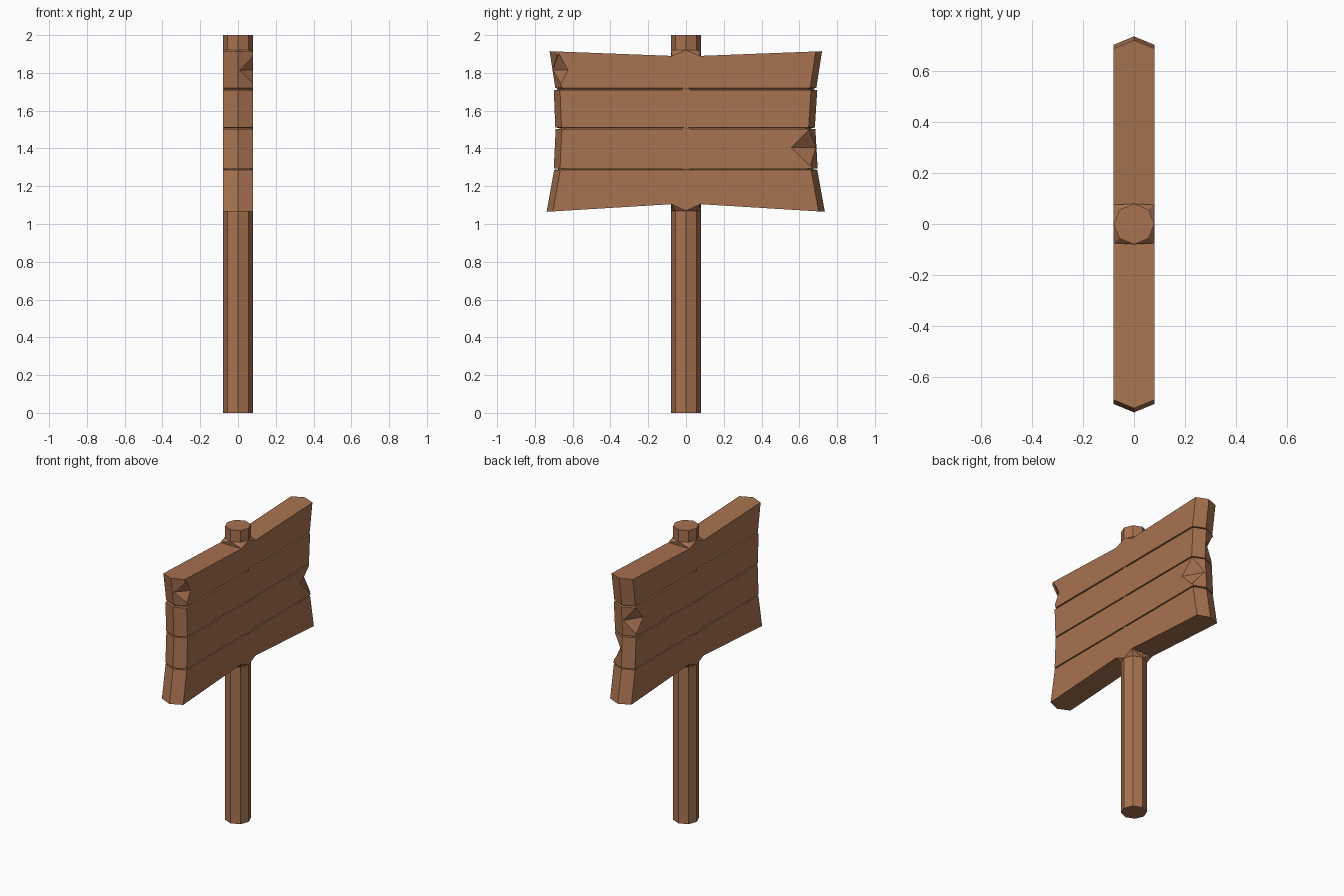
import bpy, bmesh
from math import sin, cos, pi
from mathutils import Vector

if "Cube" in bpy.data.objects:
    bpy.data.objects.remove(bpy.data.objects["Cube"])

wood = bpy.data.materials.new("wood")
wood.diffuse_color = (0.39, 0.17, 0.08, 1)
wood.use_nodes = True
wood.node_tree.nodes["Principled BSDF"].inputs["Base Color"].default_value = wood.diffuse_color
H = 0.08        # half thickness
C = 0.075       # half width of the flat strip around the post


def finish(name, bm):
    bmesh.ops.recalc_face_normals(bm, faces=bm.faces[:])
    me = bpy.data.meshes.new(name)
    bm.to_mesh(me)
    bm.free()
    me.materials.append(wood)
    ob = bpy.data.objects.new(name, me)
    bpy.context.collection.objects.link(ob)
    return ob


def hull(name, pts):
    bm = bmesh.new()
    for p in pts:
        bm.verts.new(p)
    res = bmesh.ops.convex_hull(bm, input=bm.verts[:])
    loose = [g for g in res["geom_interior"] if isinstance(g, bmesh.types.BMVert)]
    bmesh.ops.delete(bm, geom=loose, context='VERTS')
    return finish(name, bm)


def octagon(z, r=H):
    return [(r * cos(i * pi / 4), r * sin(i * pi / 4), z) for i in range(8)]


# post
hull("post", octagon(0) + octagon(2))

# flared collars where post meets board
for name, z_post, z_board in (("top_collar", 1.92, 1.89), ("bottom_collar", 1.07, 1.105)):
    hull(name, octagon(z_post) + [(x, y, z_board) for x in (-H, H) for y in (-C, C)])

# board of four planks: (bottom z, top z, left ends, right ends)
planks = [(1.065, 1.287, (-.738, -.698), (.735, .695)),
          (1.295, 1.502, (-.70, -.69), (.697, .685)),
          (1.51, 1.71, (-.692, -.70), (.682, .695)),
          (1.72, 1.915, (-.692, -.722), (.69, .72))]
rows = []
for i, (z0, z1, l, r) in enumerate(planks):
    rows.append((z0, l[0], r[0], H))
    rows.append((z1, l[1], r[1], H))
    if i < 3:   # recessed groove
        rows.append((z1 + .001, l[1] + .02, r[1] - .02, H - .012))
        rows.append((z1 + .007, l[1] + .02, r[1] - .02, H - .012))

bm = bmesh.new()
rings = []
for k, (z, l, r, h) in enumerate(rows):
    e = .033
    xy = [(0, l), (h, l + e), (h, -C), (h, C), (h, r - e),
          (0, r), (-h, r - e), (-h, C), (-h, -C), (-h, l + e)]
    # outer edges slope towards the post
    mid = {0: 1.105, len(rows) - 1: 1.89}.get(k, z)
    rings.append([bm.verts.new((x, y, mid + (z - mid) * max(0, (abs(y) - C) / (.73 - C))))
                  for x, y in xy])
for a, b in zip(rings, rings[1:]):
    for i in range(10):
        j = (i + 1) % 10
        bm.faces.new((a[i], a[j], b[j], b[i]))
for ring in (rings[0], rings[-1]):
    for ids in ((8, 9, 0, 1, 2), (2, 3, 7, 8), (3, 4, 5, 6, 7)):
        bm.faces.new([ring[i] for i in ids])
board = finish("board", bm)

# corner chips: side x, end y, height, face reach, edge depth, edge y, half height
for n, (sx, sy, z, face, deep, edge, hh) in enumerate((
        (1, -1, 1.815, .625, .655, .672, .085),
        (1, 1, 1.405, .56, .635, .655, .095),
        (-1, 1, 1.615, .575, .635, .655, .09))):
    p = Vector((sx * .055, sy * deep, z))
    surf = [Vector((sx * H, sy * face, z)), Vector((sx * .01, sy * (edge + .028), z)),
            Vector((sx * H, sy * edge, z + hh)), Vector((sx * H, sy * edge, z - hh))]
    pts = [p] + [p + (s - p) * 1.08 for s in surf] + [Vector((sx * .12, sy * (edge + .06), z))]
    cutter = hull("chip_cutter_%d" % (n + 1), pts)
    cutter.hide_render = True
    cutter.hide_viewport = True
    mod = board.modifiers.new("chip", 'BOOLEAN')
    mod.operation = 'DIFFERENCE'
    mod.solver = 'EXACT'
    mod.object = cutter
